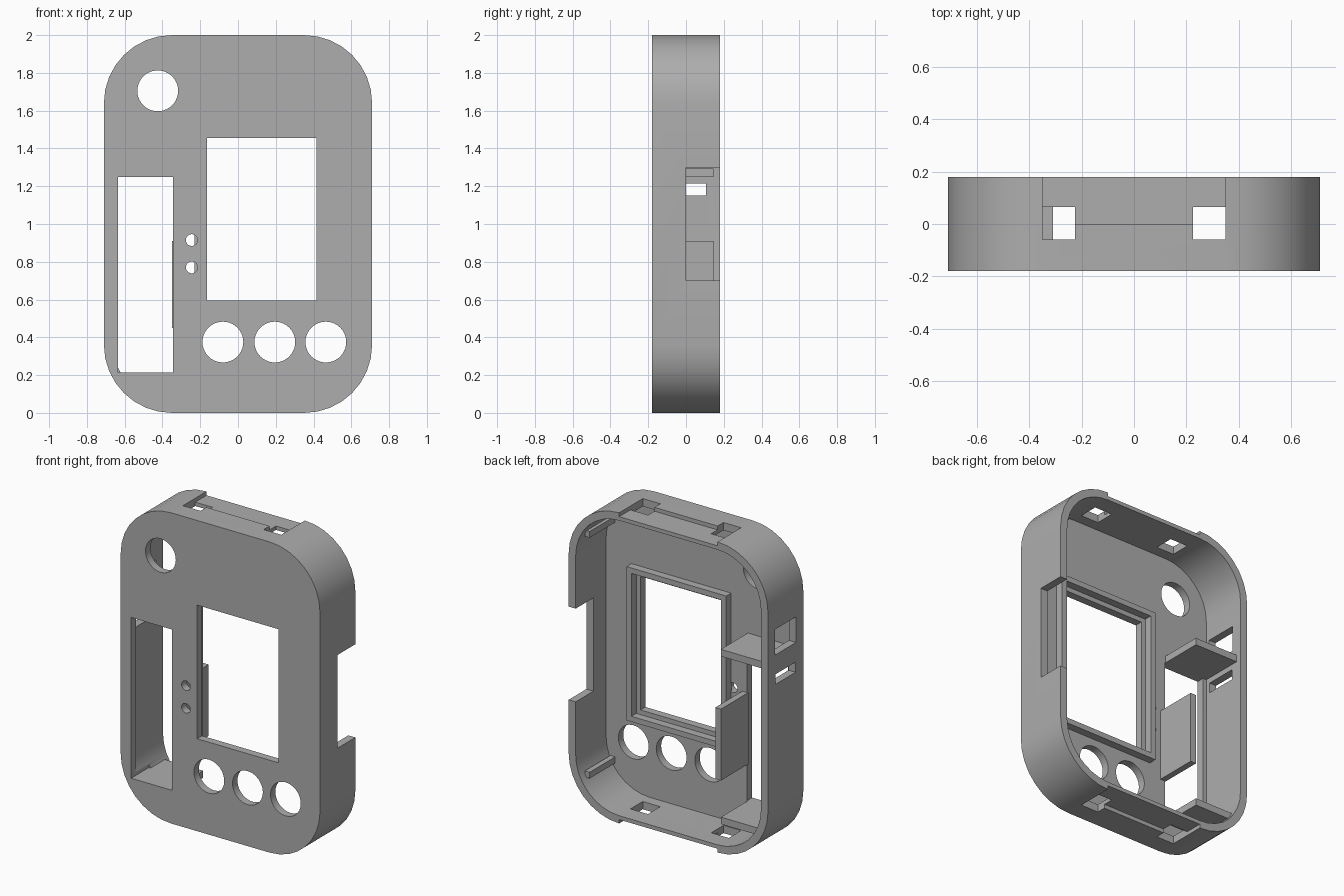
import bpy, bmesh, math

cube = bpy.data.objects.get("Cube")
if cube:
    bpy.data.objects.remove(cube, do_unlink=True)

grey = bpy.data.materials.new("plain grey")
grey.use_nodes = True
colour = (0.42, 0.42, 0.42, 1)
grey.diffuse_color = colour
grey.node_tree.nodes["Principled BSDF"].inputs["Base Color"].default_value = colour


def prism(name, points, y0, y1):
    """Extrude an x-z outline from y0 to y1."""
    bm = bmesh.new()
    face = bm.faces.new([bm.verts.new((x, y0, z)) for x, z in points])
    new = bmesh.ops.extrude_face_region(bm, geom=[face])["geom"]
    verts = [v for v in new if isinstance(v, bmesh.types.BMVert)]
    bmesh.ops.translate(bm, verts=verts, vec=(0, y1 - y0, 0))
    bmesh.ops.recalc_face_normals(bm, faces=bm.faces)
    mesh = bpy.data.meshes.new(name)
    bm.to_mesh(mesh)
    bm.free()
    mesh.materials.append(grey)
    obj = bpy.data.objects.new(name, mesh)
    bpy.context.collection.objects.link(obj)
    return obj


def box(name, x0, x1, y0, y1, z0, z1):
    return prism(name, [(x0, z0), (x1, z0), (x1, z1), (x0, z1)], y0, y1)


def disc(name, x, z, r, y0, y1, n=40):
    angles = [2 * math.pi * i / n for i in range(n)]
    return prism(name, [(x + r * math.cos(a), z + r * math.sin(a)) for a in angles], y0, y1)


def rounded(inset, radius=0.36, steps=8):
    """Rounded rectangle outline of the case, moved in by an inset."""
    points = []
    for k, (sx, sz) in enumerate([(1, 1), (-1, 1), (-1, -1), (1, -1)]):
        for i in range(steps + 1):
            a = math.pi / 2 * (k + i / steps)
            r = radius - inset
            points.append((sx * (0.71 - radius) + r * math.cos(a),
                           1 + sz * (1 - radius) + r * math.sin(a)))
    return points


def cut(target, cutter):
    cutter.hide_render = True
    mod = target.modifiers.new("cut", "BOOLEAN")
    mod.operation = "DIFFERENCE"
    mod.solver = "EXACT"
    mod.object = cutter
    with bpy.context.temp_override(object=target, active_object=target):
        bpy.ops.object.modifier_apply(modifier=mod.name)
    bpy.data.objects.remove(cutter, do_unlink=True)


# Hollow case, open at the back
PANEL, SHELF = -0.13, 0.145
case = prism("case_shell", rounded(0), -0.18, 0.18)
cut(case, prism("cavity", rounded(0.05), PANEL, 0.3))

# Front openings: screen, tall slot, buttons and small lights
cut(case, box("screen_opening", -0.165, 0.415, -0.3, 0, 0.595, 1.455))
cut(case, box("slot_opening", -0.635, -0.345, -0.3, 0, 0.215, 1.25))
for x, z, r in [(-0.425, 1.705, 0.108), (-0.08, 0.375, 0.108), (0.195, 0.375, 0.108),
                (0.465, 0.375, 0.108), (-0.245, 0.915, 0.031), (-0.245, 0.77, 0.031)]:
    cut(case, disc("round_opening", x, z, r, -0.3, 0))

# Side openings
cut(case, box("side_notch", 0.6, 0.8, 0, 0.3, 0.7, 1.3))
cut(case, box("side_port", -0.8, -0.6, -0.105, 0.108, 1.34, 1.505))
cut(case, box("side_slit", -0.8, -0.6, -0.1, 0.105, 1.15, 1.215))

# Clip holes and shallow recesses at the top and bottom
for z0, z1 in [(1.975, 2.1), (-0.1, 0.025)]:
    cut(case, box("edge_recess", -0.35, 0.35, 0, 0.3, z0, z1))
for x0, x1 in [(-0.35, -0.225), (0.225, 0.35)]:
    cut(case, box("clip_hole", x0, x1, -0.06, 0.065, -0.1, 2.1))

# Raised rim around the screen, inside
rim = box("screen_rim", -0.23, 0.48, PANEL - 0.005, PANEL + 0.05, 0.53, 1.52)
cut(rim, box("rim_opening", -0.195, 0.445, -0.3, 0.1, 0.565, 1.485))

# Inner shelves and divider around the slot
parts = [case, rim,
         box("upper_shelf", -0.67, -0.35, PANEL - 0.005, SHELF, 1.25, 1.295),
         box("lower_shelf", -0.64, -0.35, PANEL - 0.005, SHELF, 0.17, 0.215),
         box("divider_plate", -0.35, -0.31, PANEL - 0.005, SHELF, 0.45, 0.91)]

# Small corner ribs on the notched side
for name, z0 in [("upper_rib", 1.755), ("lower_rib", 0.205)]:
    parts.append(box(name, 0.595, 0.63, PANEL - 0.005, 0.13, z0, z0 + 0.04))

bpy.ops.object.select_all(action="DESELECT")
for part in parts:
    part.select_set(True)
bpy.context.view_layer.objects.active = case
bpy.ops.object.shade_smooth_by_angle(angle=math.radians(30))
